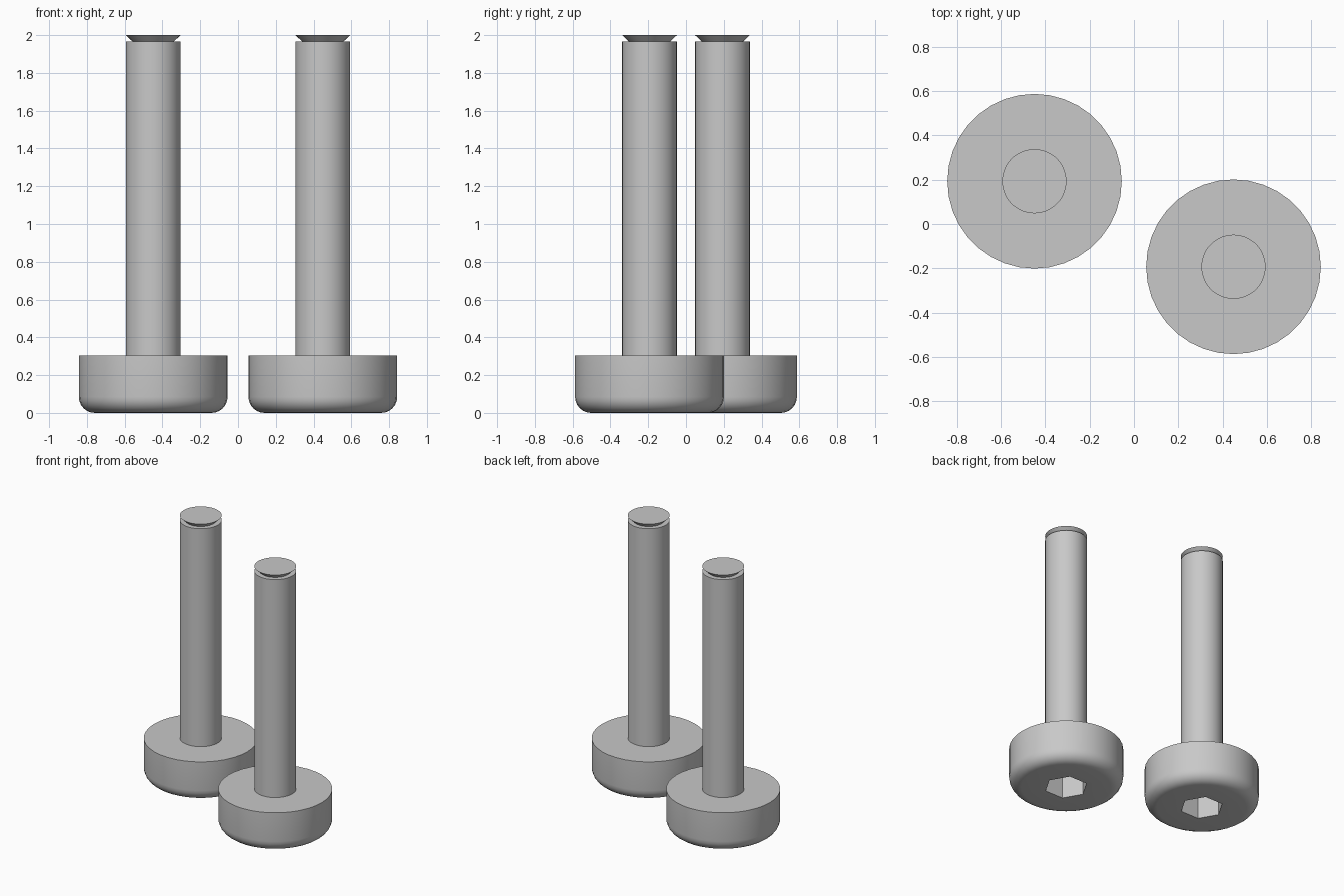
import bpy, bmesh, math

cube = bpy.data.objects.get("Cube")
if cube:
    bpy.data.objects.remove(cube, do_unlink=True)

SEGMENTS = 36
HEAD_R, HEAD_H, FILLET = 0.394, 0.305, 0.085
SHAFT_R, SOCKET_R = 0.145, 0.15

steel = bpy.data.materials.new("grey steel")
steel.use_nodes = True
color = (0.58, 0.58, 0.58, 1)
steel.diffuse_color = color
steel.node_tree.nodes["Principled BSDF"].inputs["Base Color"].default_value = color


def hex_radius(angle):
    """Distance to a hexagon's edge, with a corner on the x axis."""
    off = angle % (math.pi / 3) - math.pi / 6
    return SOCKET_R * math.cos(math.pi / 6) / math.cos(off)


def lathe(name, profile, location):
    """Join rings of (radius, height); a radius of None makes a hexagonal ring."""
    bm = bmesh.new()
    rings = []
    for radius, z in profile:
        ring = []
        for i in range(SEGMENTS):
            a = math.tau * i / SEGMENTS
            r = hex_radius(a) if radius is None else radius
            ring.append(bm.verts.new((r * math.cos(a), r * math.sin(a), z)))
        rings.append(ring)
    for low, high in zip(rings, rings[1:]):
        for i in range(SEGMENTS):
            j = (i + 1) % SEGMENTS
            bm.faces.new((low[i], low[j], high[j], high[i]))
    bm.faces.new(rings[0])
    bm.faces.new(rings[-1])
    bmesh.ops.recalc_face_normals(bm, faces=bm.faces)
    mesh = bpy.data.meshes.new(name)
    bm.to_mesh(mesh)
    bm.free()
    mesh.materials.append(steel)
    obj = bpy.data.objects.new(name, mesh)
    obj.location = location
    bpy.context.collection.objects.link(obj)
    bpy.ops.object.select_all(action='DESELECT')
    obj.select_set(True)
    bpy.context.view_layer.objects.active = obj
    bpy.ops.object.shade_smooth_by_angle(angle=math.radians(30))
    return obj


# Head: hex socket, rounded lower rim, flat top
head = [(None, 0.18), (None, 0)]
for step in range(7):
    t = math.pi / 2 * step / 6
    head.append((HEAD_R - FILLET + FILLET * math.sin(t),
                 FILLET - FILLET * math.cos(t)))
head.append((HEAD_R, HEAD_H))

# Shaft: plain cylinder with an undercut, flared tip
shaft = [(SHAFT_R, HEAD_H), (SHAFT_R, 1.965), (0.108, 1.965), (SHAFT_R, 2)]

# Two identical bolts, standing on their heads
for side, sign in (("left", 1), ("right", -1)):
    place = (0.449 * sign, -0.193 * sign, 0)
    lathe(side + "_bolt_head", head, place)
    lathe(side + "_bolt_shaft", shaft, place)
